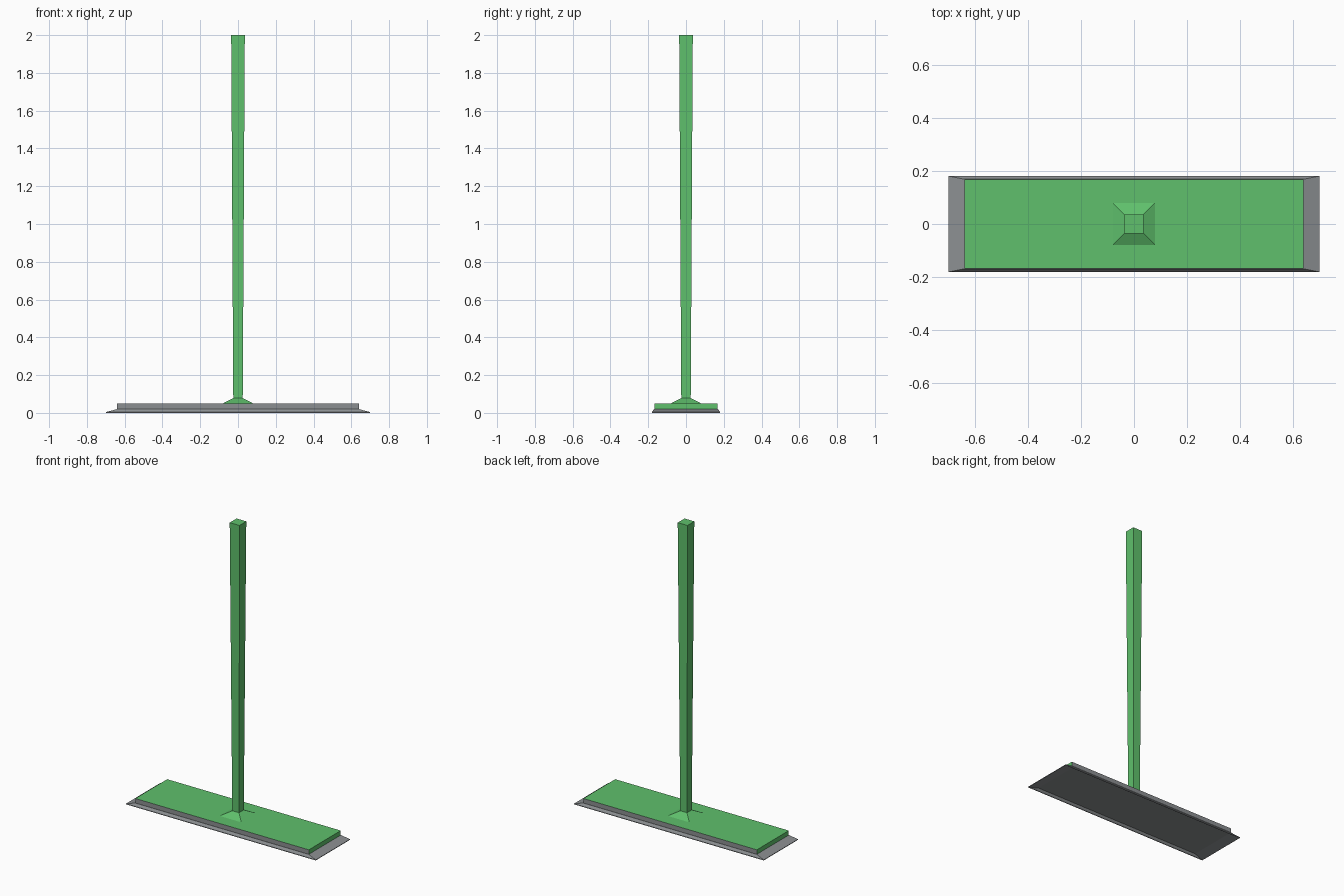
import bpy, bmesh

if "Cube" in bpy.data.objects:
    bpy.data.objects.remove(bpy.data.objects["Cube"])


def material(name, rgb):
    m = bpy.data.materials.new(name)
    m.diffuse_color = (*rgb, 1)
    m.use_nodes = True
    m.node_tree.nodes["Principled BSDF"].inputs["Base Color"].default_value = m.diffuse_color
    return m


GREEN = material("green", (0.115, 0.53, 0.15))
GREY = material("grey", (0.26, 0.275, 0.285))


def loft(name, sections, mats):
    """Closed solid through stacked rectangles given as (half_x, half_y, z)."""
    bm = bmesh.new()
    rings = [[bm.verts.new((sx * hx, sy * hy, z))
              for sx, sy in ((-1, -1), (1, -1), (1, 1), (-1, 1))]
             for hx, hy, z in sections]
    bm.faces.new(rings[0])
    bm.faces.new(rings[-1])
    for a, b in zip(rings, rings[1:]):
        for i in range(4):
            j = (i + 1) % 4
            bm.faces.new((a[i], a[j], b[j], b[i]))
    bmesh.ops.recalc_face_normals(bm, faces=bm.faces)
    me = bpy.data.meshes.new(name)
    bm.to_mesh(me)
    bm.free()
    for m in mats:
        me.materials.append(m)
    ob = bpy.data.objects.new(name, me)
    bpy.context.collection.objects.link(ob)
    return ob


# Flared pad with a shallow hollow underneath
loft("pad", [(0.63, 0.165, 0.014), (0.692, 0.176, 0.0), (0.70, 0.181, 0.0),
             (0.70, 0.181, 0.004), (0.64, 0.169, 0.02)], [GREY])

# Head plate: green top and ends, grey long sides
head = loft("head_plate", [(0.64, 0.168, 0.02), (0.64, 0.168, 0.05)], [GREEN, GREY])
for p in head.data.polygons:
    p.material_index = int(abs(p.normal.y) > 0.5)

# Pyramid socket and slightly tapering handle
loft("socket", [(0.082, 0.082, 0.049), (0.025, 0.025, 0.078)], [GREEN])
loft("handle", [(0.025, 0.025, 0.07), (0.036, 0.036, 2.0)], [GREEN])
